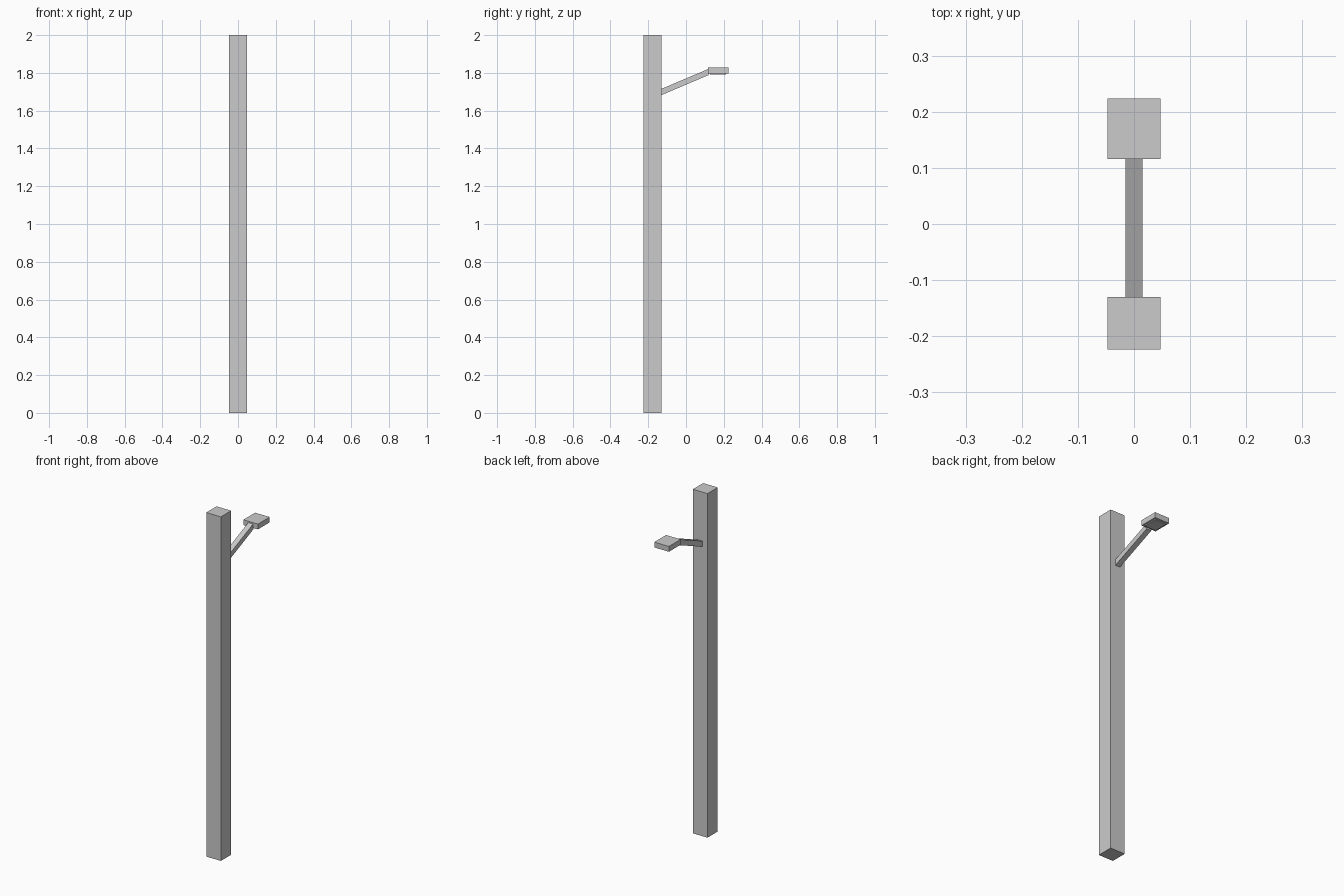
import bpy, bmesh

if "Cube" in bpy.data.objects:
    bpy.data.objects.remove(bpy.data.objects["Cube"])


def prism(name, profile, half_width):
    """Extrude a (y, z) side profile symmetrically along x."""
    bm = bmesh.new()
    face = bm.faces.new([bm.verts.new((-half_width, y, z)) for y, z in profile])
    out = bmesh.ops.extrude_face_region(bm, geom=[face])["geom"]
    verts = [g for g in out if isinstance(g, bmesh.types.BMVert)]
    bmesh.ops.translate(bm, verts=verts, vec=(2 * half_width, 0, 0))
    bmesh.ops.recalc_face_normals(bm, faces=bm.faces)
    mesh = bpy.data.meshes.new(name)
    bm.to_mesh(mesh)
    bm.free()
    obj = bpy.data.objects.new(name, mesh)
    bpy.context.collection.objects.link(obj)
    return obj


def box(name, half_width, y0, y1, z0, z1):
    return prism(name, [(y0, z0), (y1, z0), (y1, z1), (y0, z1)], half_width)


# Upright square post
box("post", 0.047, -0.224, -0.130, 0.0, 2.0)

# Sloping arm, cut flush against the post
prism("arm", [(-0.131, 1.682), (0.119, 1.788), (0.119, 1.821), (-0.131, 1.715)], 0.0155)

# Flat lamp head with a thin light panel underneath
box("lamp_head", 0.047, 0.116, 0.224, 1.797, 1.828)
box("light_panel", 0.037, 0.128, 0.212, 1.792, 1.798)
